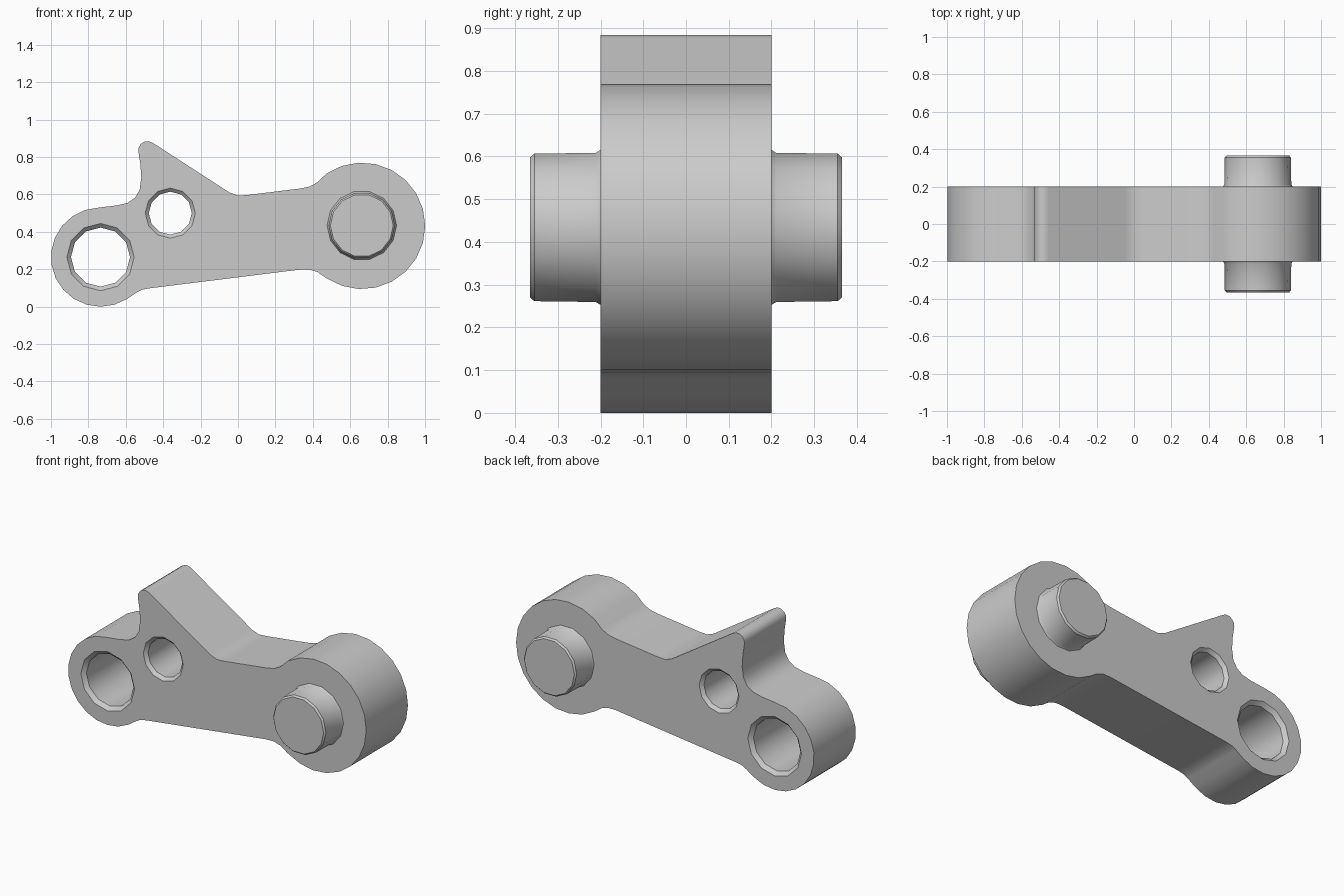
import bpy, bmesh
from math import sin, cos, pi, radians

if "Cube" in bpy.data.objects:
    bpy.data.objects.remove(bpy.data.objects["Cube"])


def arc(cx, cz, r, a0, a1, n):
    """Points on an arc in the xz plane, angles in degrees."""
    return [(cx + r * cos(radians(a0 + (a1 - a0) * i / n)),
             cz + r * sin(radians(a0 + (a1 - a0) * i / n))) for i in range(n + 1)]


def finish(bm, name):
    bmesh.ops.recalc_face_normals(bm, faces=bm.faces)
    me = bpy.data.meshes.new(name)
    bm.to_mesh(me)
    bm.free()
    ob = bpy.data.objects.new(name, me)
    bpy.context.collection.objects.link(ob)
    return ob


def smooth(ob):
    bpy.ops.object.select_all(action='DESELECT')
    ob.select_set(True)
    bpy.context.view_layer.objects.active = ob
    bpy.ops.object.shade_smooth_by_angle(angle=radians(35))


def turned(name, cx, cz, profile, sides):
    """Turned solid along y from (radius, y) pairs, capped at both ends."""
    bm = bmesh.new()
    rings = [[bm.verts.new((cx + r * cos(2 * pi * i / sides), y,
                            cz + r * sin(2 * pi * i / sides)))
              for i in range(sides)] for r, y in profile]
    for a, b in zip(rings, rings[1:]):
        for i in range(sides):
            j = (i + 1) % sides
            bm.faces.new((a[i], a[j], b[j], b[i]))
    bm.faces.new(rings[0])
    bm.faces.new(rings[-1])
    return finish(bm, name)


# Link plate: outline of both rounded ends, waist and hooked horn
outline = (
    arc(0.663, 0.432, 0.338, -124, 124, 16)                  # large end
    + [(0.425, 0.665), (0.385, 0.643), (0.335, 0.632)]
    + [(0.05, 0.597), (0.0, 0.594), (-0.045, 0.61)]          # top waist
    + arc(-0.484, 0.836, 0.049, 56, 188, 5)                  # horn tip
    + [(-0.522, 0.765), (-0.517, 0.69), (-0.526, 0.625),
       (-0.55, 0.583), (-0.59, 0.555), (-0.65, 0.541)]
    + arc(-0.735, 0.265, 0.265, 92, 302, 13)                 # small end
    + [(-0.545, 0.074), (-0.515, 0.09), (-0.475, 0.098)]
    + [(0.33, 0.198), (0.38, 0.199), (0.425, 0.185)]         # underside
)
bm = bmesh.new()
face = bm.faces.new([bm.verts.new((x, -0.2, z)) for x, z in outline])
ext = bmesh.ops.extrude_face_region(bm, geom=[face], use_keep_orig=True)
bmesh.ops.translate(bm, vec=(0, 0.4, 0),
                    verts=[v for v in ext['geom'] if isinstance(v, bmesh.types.BMVert)])
body = finish(bm, "link_plate")

# Two through holes with chamfered rims
for name, x, z, r, rim in (("large_hole", -0.735, 0.265, 0.158, 0.18),
                           ("small_hole", -0.362, 0.5, 0.115, 0.134)):
    d = rim - r
    cutter = turned(name + "_cutter", x, z,
                    [(rim, -0.25), (rim, -0.2), (r, -0.2 + d),
                     (r, 0.2 - d), (rim, 0.2), (rim, 0.25)], 12)
    cutter.hide_render = True
    mod = body.modifiers.new(name, 'BOOLEAN')
    mod.operation = 'DIFFERENCE'
    mod.solver = 'EXACT'
    mod.object = cutter
    bpy.context.view_layer.objects.active = body
    bpy.ops.object.modifier_apply(modifier=name)
    bpy.data.objects.remove(cutter)
smooth(body)

# Pin stubs on both faces, with a flared root and chamfered tip
for name, s in (("front_pin", -1), ("back_pin", 1)):
    pin = turned(name, 0.662, 0.434,
                 [(0.186, s * 0.2), (0.179, s * 0.211),
                  (0.177, s * 0.355), (0.168, s * 0.365)], 14)
    smooth(pin)
